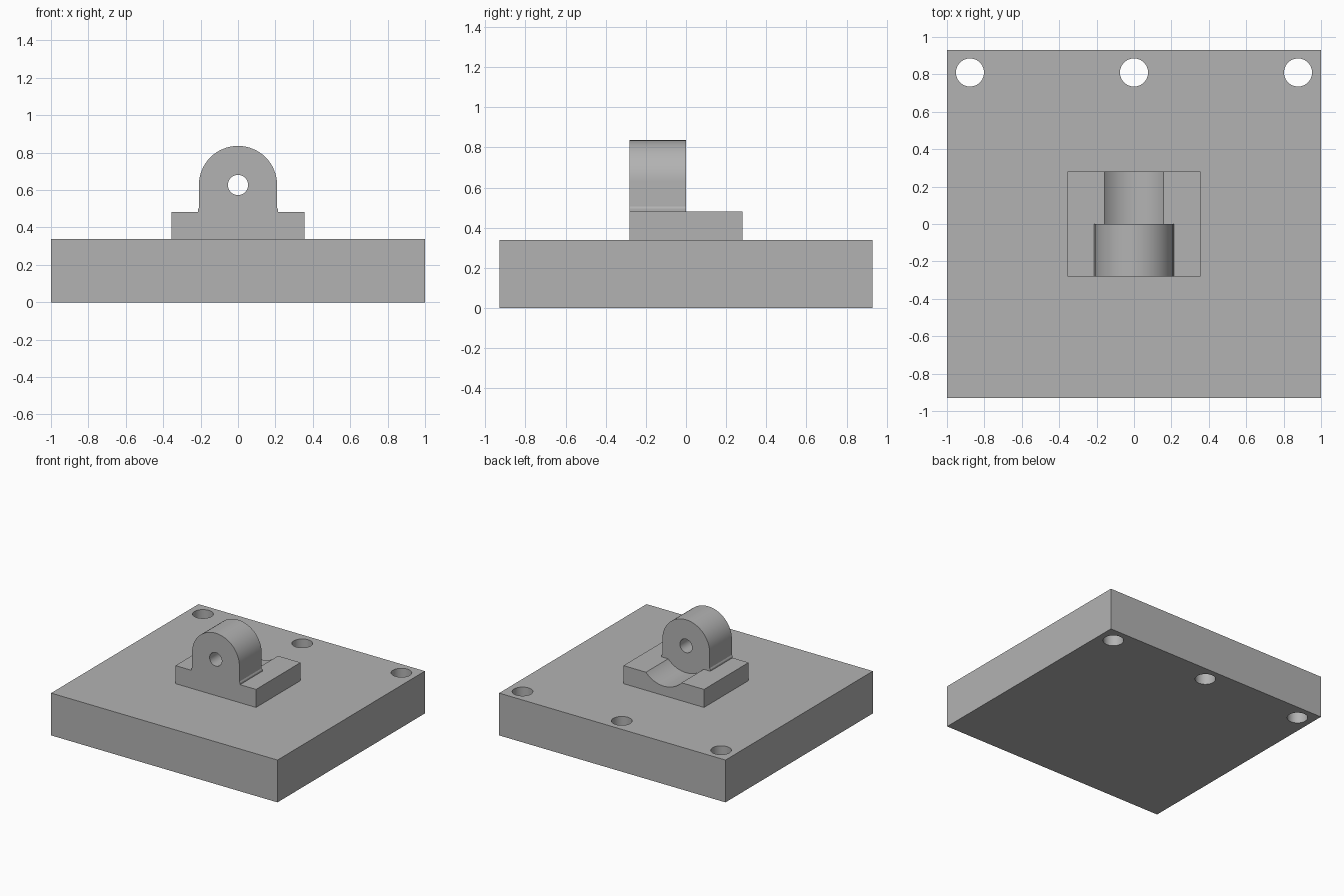
import bpy, bmesh, math
from mathutils import Matrix

cube = bpy.data.objects.get("Cube")
if cube:
    bpy.data.objects.remove(cube, do_unlink=True)

GREY = (0.45, 0.45, 0.45, 1)
mat = bpy.data.materials.new("plain grey")
mat.use_nodes = True
mat.diffuse_color = GREY
mat.node_tree.nodes["Principled BSDF"].inputs["Base Color"].default_value = GREY

# Shared dimensions
BASE_TOP, FOOT_TOP, PIVOT = 0.338, 0.482, 0.627
FOOT_X, FOOT_Y, LUG_R = 0.356, 0.281, 0.209


def finish(name, bm):
    bmesh.ops.recalc_face_normals(bm, faces=bm.faces)
    mesh = bpy.data.meshes.new(name)
    bm.to_mesh(mesh)
    bm.free()
    mesh.materials.append(mat)
    ob = bpy.data.objects.new(name, mesh)
    bpy.context.collection.objects.link(ob)
    return ob


def box(name, x, y, z0, z1):
    bm = bmesh.new()
    size = Matrix.Diagonal((2 * x, 2 * y, z1 - z0, 1))
    bmesh.ops.create_cube(bm, size=1, matrix=Matrix.Translation((0, 0, (z0 + z1) / 2)) @ size)
    return finish(name, bm)


def cylinder(name, radius, length, centre, along_y=False):
    bm = bmesh.new()
    turn = Matrix.Rotation(math.pi / 2 if along_y else 0, 4, "X")
    bmesh.ops.create_cone(bm, cap_ends=True, segments=64, radius1=radius, radius2=radius,
                          depth=length, matrix=Matrix.Translation(centre) @ turn)
    return finish(name, bm)


def extrude_profile(name, points, y0, y1):
    bm = bmesh.new()
    face = bm.faces.new([bm.verts.new((x, y0, z)) for x, z in points])
    new = bmesh.ops.extrude_face_region(bm, geom=[face])["geom"]
    verts = [g for g in new if isinstance(g, bmesh.types.BMVert)]
    bmesh.ops.translate(bm, verts=verts, vec=(0, y1 - y0, 0))
    return finish(name, bm)


def combine(target, tool, operation):
    mod = target.modifiers.new(operation.lower(), "BOOLEAN")
    mod.object, mod.operation, mod.solver = tool, operation, "EXACT"
    bpy.context.view_layer.objects.active = target
    bpy.ops.object.modifier_apply(modifier=mod.name)
    bpy.data.objects.remove(tool, do_unlink=True)


# Base plate with three mounting holes along the back edge
base = box("base_plate", 1, 0.93, 0, BASE_TOP)
for x in (-0.877, 0, 0.877):
    combine(base, cylinder("hole_cutter", 0.075, 1, (x, 0.81, 0.2)), "DIFFERENCE")

# Hinge foot with a rounded clearance trough in its rear half
hinge = box("hinge_bracket", FOOT_X, FOOT_Y, BASE_TOP, FOOT_TOP)
combine(hinge, cylinder("trough_cutter", 0.214, 0.6, (0, 0.3, PIVOT), True), "DIFFERENCE")

# Round-topped lug on the front half, slightly flared at its root
arc = [(LUG_R * math.cos(math.pi * i / 32), PIVOT + LUG_R * math.sin(math.pi * i / 32))
       for i in range(33)]
root = [(-LUG_R, 0.505), (-0.215, 0.495), (-0.215, 0.4)]
profile = arc + root + [(-x, z) for x, z in reversed(root)]
combine(hinge, extrude_profile("lug", profile, -FOOT_Y, 0), "UNION")

# Pivot hole through the lug
combine(hinge, cylinder("pivot_cutter", 0.054, 0.9, (0, 0, PIVOT), True), "DIFFERENCE")

# Smooth the round walls, keep the edges sharp
for ob in (base, hinge):
    bpy.ops.object.select_all(action="DESELECT")
    ob.select_set(True)
    bpy.context.view_layer.objects.active = ob
    bpy.ops.object.shade_smooth_by_angle(angle=math.radians(25))
